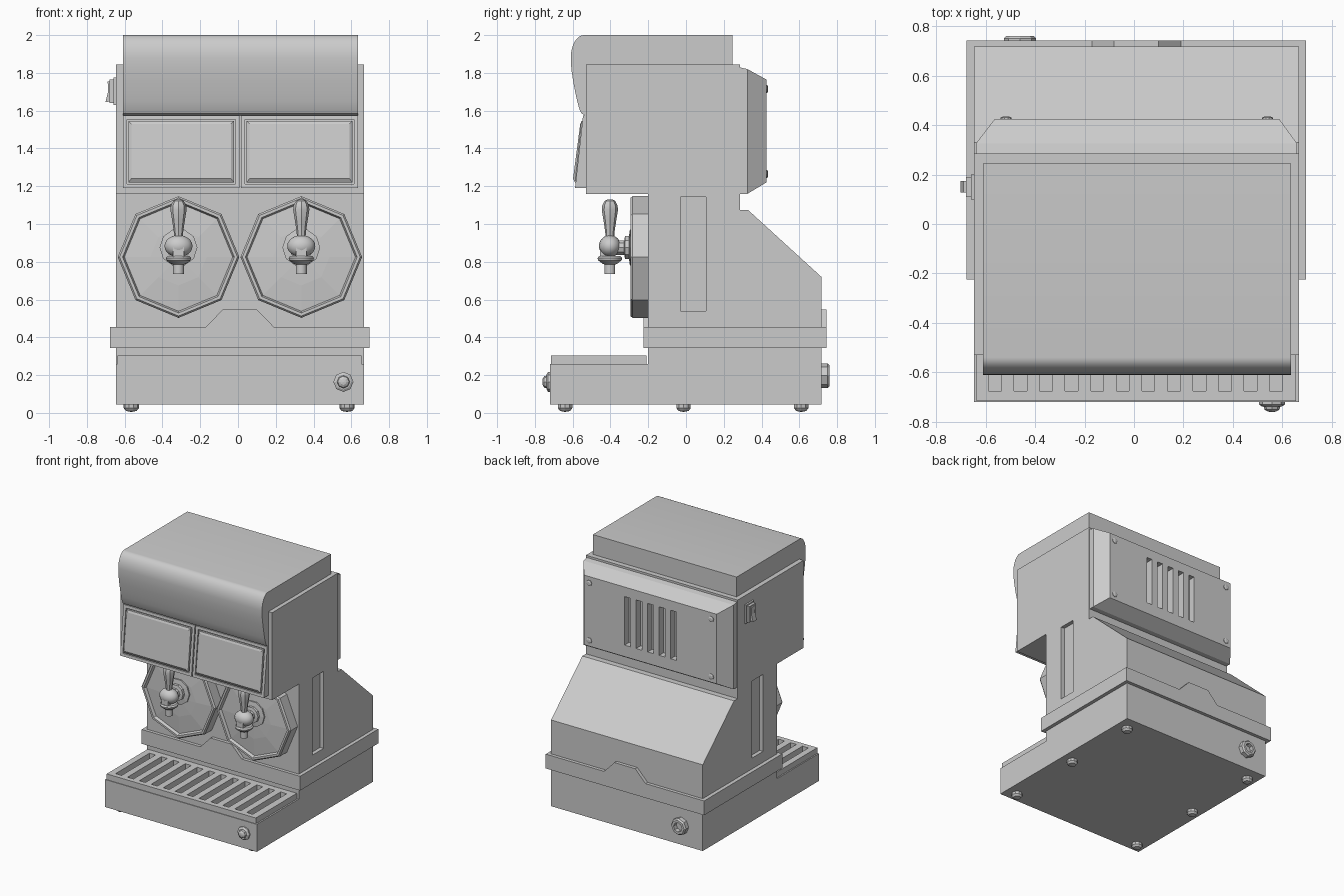
import bpy, bmesh, math
from mathutils import Vector, Matrix

if "Cube" in bpy.data.objects:
    bpy.data.objects.remove(bpy.data.objects["Cube"])

CX = 0.01                      # centre of the cabinet across x
L, R = -0.647, 0.667           # cabinet sides


def make(name, bm, smooth=None):
    bmesh.ops.remove_doubles(bm, verts=bm.verts, dist=1e-5)
    bmesh.ops.recalc_face_normals(bm, faces=bm.faces)
    me = bpy.data.meshes.new(name)
    bm.to_mesh(me)
    bm.free()
    ob = bpy.data.objects.new(name, me)
    bpy.context.collection.objects.link(ob)
    if smooth:
        bpy.ops.object.select_all(action='DESELECT')
        ob.select_set(True)
        bpy.context.view_layer.objects.active = ob
        bpy.ops.object.shade_smooth_by_angle(angle=math.radians(smooth))
    return ob


def loft(bm, rings):
    vs = [[bm.verts.new(p) for p in r] for r in rings]
    n = len(vs[0])
    for a, b in zip(vs, vs[1:]):
        for i in range(n):
            bm.faces.new((a[i], a[(i + 1) % n], b[(i + 1) % n], b[i]))
    bm.faces.new(vs[0])
    bm.faces.new(vs[-1])


def prism_x(name, yz, x0, x1, smooth=None):
    bm = bmesh.new()
    loft(bm, [[(x, y, z) for y, z in yz] for x in (x0, x1)])
    return make(name, bm, smooth)


def prism_y(name, xz, y0, y1):
    bm = bmesh.new()
    loft(bm, [[(x, y, z) for x, z in xz] for y in (y0, y1)])
    return make(name, bm)


def rect(x0, x1, z0, z1):
    return [(x0, z0), (x1, z0), (x1, z1), (x0, z1)]


def boxes(name, dims):
    bm = bmesh.new()
    for x0, x1, y0, y1, z0, z1 in dims:
        loft(bm, [[(x, y, z) for x, z in rect(x0, x1, z0, z1)] for y in (y0, y1)])
    return make(name, bm)


def lathe(name, prof, loc, axis=(0, 0, 1), n=8, smooth=None, scale=(1, 1, 1)):
    """prof = (radius, distance along axis) pairs"""
    bm = bmesh.new()
    loop = []
    for r, h in prof:
        loop.append([bm.verts.new((r * math.cos(2 * math.pi * i / n),
                                   r * math.sin(2 * math.pi * i / n), h)) for i in range(n)])
    for a, b in zip(loop, loop[1:]):
        for i in range(n):
            bm.faces.new((a[i], a[(i + 1) % n], b[(i + 1) % n], b[i]))
    q = Vector((0, 0, 1)).rotation_difference(Vector(axis)).to_matrix().to_4x4()
    bm.transform(Matrix.Translation(loc) @ Matrix.Diagonal((*scale, 1)) @ q)
    return make(name, bm, smooth)


def cut(ob, dims):
    c = boxes("cutter", dims)
    m = ob.modifiers.new("cut", 'BOOLEAN')
    m.operation, m.solver, m.object = 'DIFFERENCE', 'EXACT', c
    bpy.context.view_layer.objects.active = ob
    bpy.ops.object.modifier_apply(modifier=m.name)
    bpy.data.objects.remove(c)


# Cabinet: base, column and overhanging head, with a recess in each side
body = prism_x("cabinet", [(-.72, .045), (.285, .045), (.285, 1.845), (-.53, 1.845),
                           (-.53, 1.16), (-.2, 1.16), (-.2, .26), (-.72, .26)], L, R)
cut(body, [(x - .03, x + .03, -.03, .105, .54, 1.143) for x in (L, R)])

# Sloped rear housing
prism_x("rear_housing", [(.285, .045), (.717, .045), (.717, .72), (.33, 1.073), (.285, 1.073)], L, R)

# Band around the waist with raised tabs front and back
boxes("waist_band", [(-.677, .695, -.225, .743, .343, .455)])
tab = [(-.17, .455), (-.08, .548), (.1, .548), (.19, .455)]
prism_y("front_tab", tab, -.225, -.19)
prism_y("back_tab", tab, .70, .743)

# Back panel with bevelled sides, vents and screws
bm = bmesh.new()
loft(bm, [[(x, y, z) for x, z in rect(*d)] for y, d in (
    (.28, (-.64, .66, 1.16, 1.83)), (.325, (-.64, .66, 1.16, 1.82)), (.425, (-.563, .587, 1.22, 1.765)))])
panel = make("back_panel", bm)
cut(panel, [(CX + i * .1 - .025, CX + i * .1 + .025, .37, .5, 1.31, 1.69) for i in range(-2, 3)])
for x in (-.517, .54):
    for z in (1.265, 1.715):
        lathe("panel_screw", [(0, 0), (.022, 0), (.022, .007), (.012, .012), (0, .012)],
              (x, .423, z), (0, 1, 0), 10)

# Rounded hood
arc = [(-.54 - .07 * math.sin(t), 1.88 + .12 * math.cos(t))
       for t in [i * math.pi / 16 for i in range(9)]]
prism_x("hood", [(.245, 1.80), (.245, 2.0)] + arc +
        [(-.607, 1.82), (-.598, 1.76), (-.587, 1.70), (-.576, 1.65), (-.565, 1.61),
         (-.553, 1.585), (-.535, 1.575), (-.5, 1.575), (-.5, 1.80)], -.61, .635, 35)

# Two tilted display windows: frame, four raised rails and a plate each
for x0, x1 in ((-.61, .008), (.016, .635)):
    prism_x("display_backing", [(-.52, 1.575), (-.535, 1.575), (-.57, 1.19), (-.52, 1.19)], x0, x1)
    rail = lambda z: -.545 - (1.575 - z) * .11
    side = [(rail(1.575) + .03, 1.575), (rail(1.575), 1.575), (rail(1.19), 1.19), (rail(1.19) + .04, 1.19)]
    for a, b in ((x0, x0 + .022), (x1 - .022, x1)):
        prism_x("display_side_rail", side, a, b)
    for a, b in ((1.19, 1.212), (1.553, 1.575)):
        prism_x("display_cross_rail", [(rail(b) + .03, b), (rail(b), b), (rail(a), a), (rail(a) + .03, a)], x0, x1)
    bm = bmesh.new()
    u, v = x0 + .03, x1 - .03
    loft(bm, [[(u, -.53, 1.22), (v, -.53, 1.22), (v, -.53, 1.545), (u, -.53, 1.545)],
              [(u, -.587, 1.22), (v, -.587, 1.22), (v, -.553, 1.545), (u, -.553, 1.545)],
              [(u + .015, -.598, 1.24), (v - .015, -.598, 1.24),
               (v - .015, -.56, 1.53), (u + .015, -.56, 1.53)]])
    make("display_plate", bm)

# Octagonal face plates and taps
F = (0, -1, 0)
for x in (-.315, .335):
    lathe("face_plate", [(0, 0), (.322, 0), (.322, .085), (.312, .097), (.296, .097),
                         (.287, .075), (.15, .087), (0, .092)], (x, -.198, .825), F, 8)
    lathe("tap_nut", [(0, 0), (.1, 0), (.1, .01), (.064, .015), (.064, .036), (.04, .04), (.04, .12), (0, .12)],
          (x, -.287, .875), F, 10)
    lathe("tap_ball", [(.058 * math.sin(math.pi * i / 12), -.058 * math.cos(math.pi * i / 12)) for i in range(13)],
          (x, -.403, .883), (0, 0, 1), 16, 40, (1.28, 1, 1))
    boxes("tap_block", [(x - .028, x + .028, -.456, -.38, .82, .878)])
    lathe("tap_spout", [(0, .83), (.058, .83), (.067, .82), (.064, .808), (.04, .79),
                        (.029, .785), (.029, .735), (.02, .735), (.02, .76), (0, .76)],
          (x, -.403, 0), n=14, smooth=30)
    lathe("tap_handle", [(0, .92), (.022, .92), (.025, .96), (.034, 1.02), (.043, 1.075),
                         (.04, 1.1), (.028, 1.122), (.012, 1.13), (0, 1.13)], (x, -.403, 0), n=8, smooth=30)

# Drip tray with slots
tray = boxes("drip_tray", [(-.637, .655, -.715, -.208, .25, .305)])
cut(tray, [(-.562 + i * .1033 - .026, -.562 + i * .1033 + .026, -.675, -.255, .262, .4) for i in range(12)])

# Front button, rear outlet and side switch
lathe("front_button", [(0, 0), (.053, 0), (.053, .012), (.04, .02), (.034, .02),
                       (.03, .033), (.016, .041), (0, .043)], (.558, -.718, .164), F, 8)
lathe("rear_outlet", [(0, 0), (.065, 0), (.065, .035), (.055, .046), (.036, .046), (.036, .012), (0, .012)],
      (-.461, .715, .197), (0, 1, 0), 8)
boxes("switch_plate", [(-.68, -.64, .11, .19, 1.64, 1.765), (-.66, -.64, .10, .20, 1.63, 1.775)])
prism_y("switch_rocker", [(-.67, 1.65), (-.702, 1.645), (-.688, 1.70), (-.69, 1.755), (-.67, 1.755)], .127, .173)

# Six feet
for x in (-.565, .577):
    for y in (-.64, -.013, .61):
        lathe("foot", [(0, .05), (.04, .05), (.04, .025), (.028, .01), (0, .005)], (x, y, 0), n=10)
